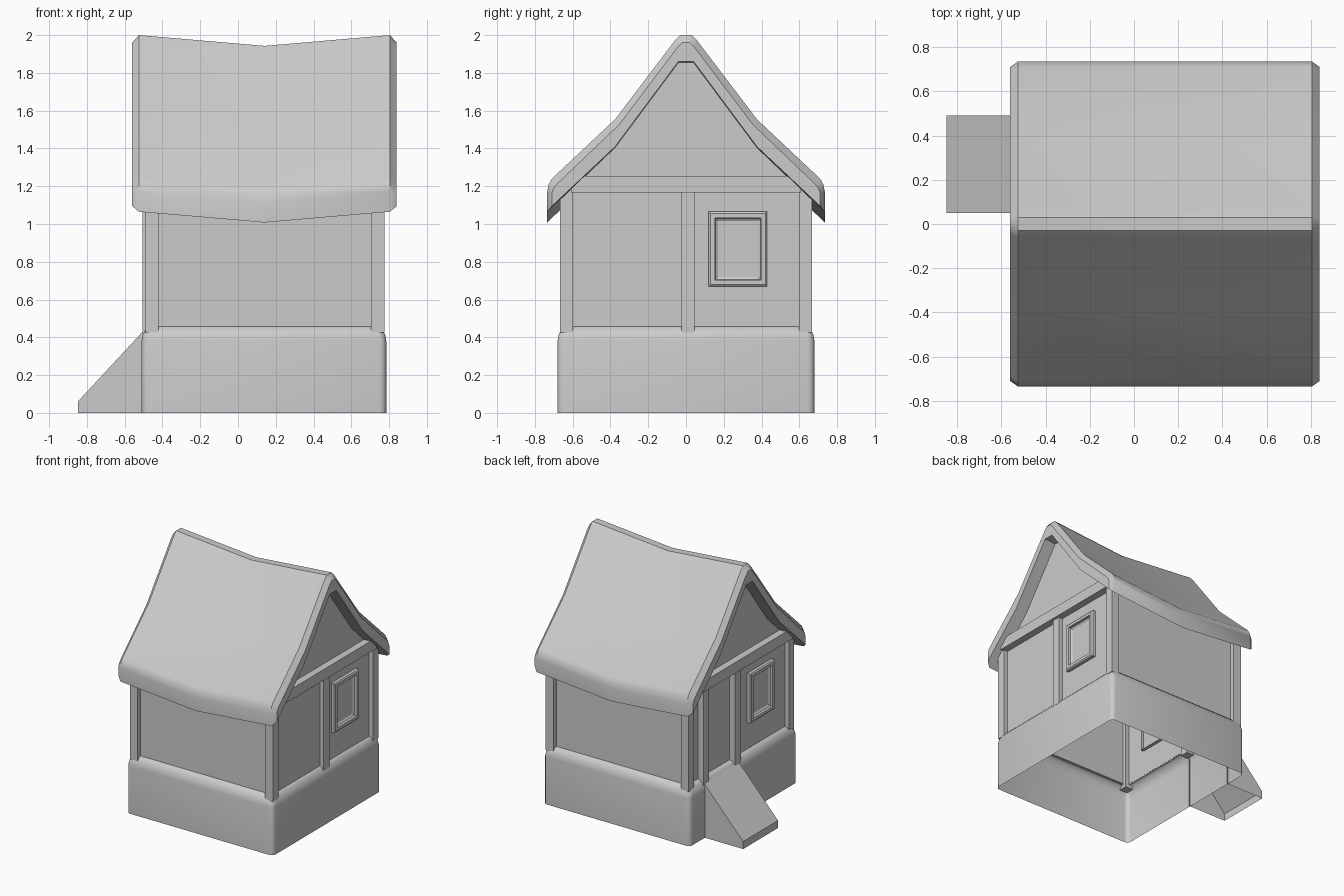
import bpy, bmesh, math

if "Cube" in bpy.data.objects:
    bpy.data.objects.remove(bpy.data.objects["Cube"])

CX = 0.1425  # centre of the house along x


def loft(name, rings, cap_start=False, cap_end=False, smooth=False):
    """Bridge equal-length closed rings of points into one mesh object."""
    bm = bmesh.new()
    rows = [[bm.verts.new(p) for p in ring] for ring in rings]
    n = len(rows[0])
    for a, b in zip(rows, rows[1:]):
        for i in range(n):
            j = (i + 1) % n
            bm.faces.new((a[i], a[j], b[j], b[i]))
    if cap_start:
        bm.faces.new(rows[0][::-1])
    if cap_end:
        bm.faces.new(rows[-1])
    bmesh.ops.recalc_face_normals(bm, faces=bm.faces)
    me = bpy.data.meshes.new(name)
    bm.to_mesh(me)
    bm.free()
    ob = bpy.data.objects.new(name, me)
    bpy.context.collection.objects.link(ob)
    if smooth:
        bpy.ops.object.select_all(action='DESELECT')
        bpy.context.view_layer.objects.active = ob
        ob.select_set(True)
        bpy.ops.object.shade_smooth_by_angle(angle=math.radians(40))
    return ob


def box(name, x0, x1, y0, y1, z0, z1):
    ring = lambda z: [(x0, y0, z), (x1, y0, z), (x1, y1, z), (x0, y1, z)]
    return loft(name, [ring(z0), ring(z1)], True, True)


def round_rect(hx, hy, r, z, steps=3):
    pts = []
    for q, (sx, sy) in enumerate([(1, 1), (-1, 1), (-1, -1), (1, -1)]):
        for k in range(steps + 1):
            a = math.pi / 2 * (q + k / steps)
            pts.append((CX - 0.005 + sx * (hx - r) + r * math.cos(a),
                        sy * (hy - r) + r * math.sin(a), z))
    return pts


# foundation: open at the bottom, rounded lip closing in on the walls
lip = [(0, 0), (0, 0.38), (0.006, 0.415), (0.02, 0.44), (0.035, 0.455), (0.056, 0.46)]
loft("foundation",
     [round_rect(0.6475 - d, 0.68 - d, 0.035 if d < 0.03 else 0.012, z) for d, z in lip],
     smooth=True)

# walls with gable ends, open below and under the roof
half = [(0.63, 0.45), (0.63, 1.17), (0.375, 1.42), (0.04, 1.87)]
gable = half + [(-y, z) for y, z in reversed(half)]
for nm, x in (("right_gable_wall", 0.74), ("left_gable_wall", -0.455)):
    loft(nm, [[(x, y, z) for y, z in gable]], cap_end=True)
for nm, y in (("front_wall", -0.63), ("back_wall", 0.63)):
    loft(nm, [[(-0.455, y, 0.45), (0.74, y, 0.45), (0.74, y, 1.17), (-0.455, y, 1.17)]],
         cap_end=True)

# timber frame: corner posts, cross beams, middle post and door posts
for sx in (-1, 1):
    for sy in (-1, 1):
        xs = sorted((CX + sx * 0.5625, CX + sx * 0.6325))
        ys = sorted((sy * 0.598, sy * 0.666))
        box("corner_post", *xs, *ys, 0.425, 1.2)
    xs = sorted((CX + sx * 0.585, CX + sx * 0.655))
    box("cross_beam", *xs, -0.61, 0.61, 1.168, 1.255)
box("middle_post", 0.705, 0.775, -0.025, 0.045, 0.425, 1.18)
for y in (0.03, 0.43):
    box("door_post", -0.505, -0.435, y, y + 0.07, 0.42, 1.18)

# framed windows, one on each gable wall
frame = [(0, 0.57), (0, 0.622), (0.01, 0.63), (0.033, 0.63),
         (0.035, 0.612), (0.05, 0.602)]
for nm, s in (("right_window", 1), ("left_window", -1)):
    rings = []
    for d, x in frame:
        a, b, c, e = 0.12 + d, 0.43 - d, 0.67 + d, 1.065 - d
        rings.append([(CX + s * x, s * y, z) for y, z in ((a, c), (b, c), (b, e), (a, e))])
    loft(nm, rings, cap_end=True)

# sagging thatched roof: full profile plus a pulled-in one for the gable edges
outer = [(0.735, 1.065), (0.735, 1.17), (0.727, 1.21), (0.71, 1.24),
         (0.375, 1.555), (0.06, 1.97), (0.03, 2.0)]
edge = [(0.71, 1.095), (0.71, 1.165), (0.70, 1.19), (0.685, 1.21),
        (0.355, 1.525), (0.045, 1.935), (0.02, 1.96)]
inner = [(0.375, 1.41), (0.04, 1.86)]


def roof_ring(x, side, drop):
    mirror = lambda pts: [(-y, z) for y, z in pts]
    prof = side + mirror(side[::-1]) + mirror(inner) + inner[::-1]
    return [(x, y, z - drop) for y, z in prof]


loft("roof", [roof_ring(-0.56, edge, 0), roof_ring(-0.525, outer, 0),
              roof_ring(0.14, outer, 0.057), roof_ring(0.805, outer, 0),
              roof_ring(0.84, edge, 0)], True, True, smooth=True)

# entrance ramp: hollow wedge with open underside and back
me = bpy.data.meshes.new("ramp")
side = [(-0.848, 0), (-0.848, 0.06), (-0.5, 0.435), (-0.5, 0)]
verts = [(x, y, z) for y in (0.05, 0.49) for x, z in side]
me.from_pydata(verts, [], [(0, 3, 2, 1), (4, 5, 6, 7), (0, 1, 5, 4), (1, 2, 6, 5)])
bpy.context.collection.objects.link(bpy.data.objects.new("ramp", me))
